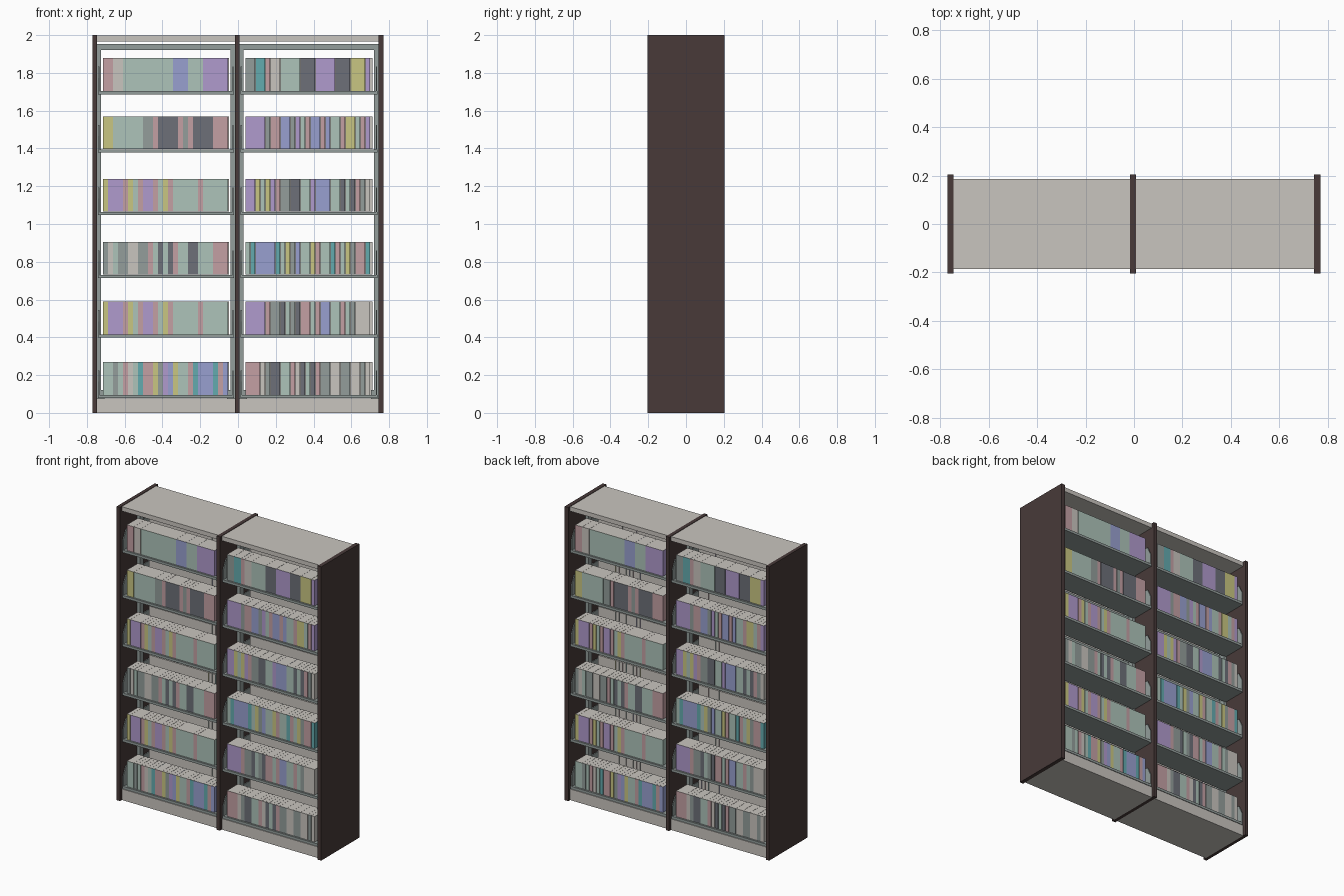
import bpy, bmesh
from math import pi
from itertools import groupby
from mathutils import Matrix

if "Cube" in bpy.data.objects:
    bpy.data.objects.remove(bpy.data.objects["Cube"])

PALETTE = {
    "L": ("warm_light_grey", "c9c5bf"), "W": ("dark_brown", "483a39"),
    "G": ("steel_grey", "939d9b"), "P": ("dusty_pink", "c4a0a4"),
    "S": ("sage", "aec4ba"), "B": ("periwinkle", "99a0d0"),
    "V": ("lavender", "b09bcd"), "D": ("charcoal", "6d7078"),
    "Y": ("straw_yellow", "c9c682"), "T": ("teal", "64abaf"),
}
KEYS = list(PALETTE)


def linear(h):
    c = [int(h[i:i + 2], 16) / 255 for i in (0, 2, 4)]
    return [v / 12.92 if v < 0.04 else ((v + 0.055) / 1.055) ** 2.4 for v in c] + [1]


MATS = {}
for key, (name, code) in PALETTE.items():
    MATS[key] = bpy.data.materials.new(name)
    MATS[key].diffuse_color = linear(code)


def box(bm, x, y, z):
    """Axis-aligned box from (min, max) pairs; returns its faces."""
    verts = bmesh.ops.create_cube(bm, size=1)["verts"]
    for v in verts:
        v.co = [p[0] if c < 0 else p[1] for p, c in zip((x, y, z), v.co)]
    return list({f for v in verts for f in v.link_faces})


def finish(name, bm, keys, turned=False):
    bm.normal_update()
    bmesh.ops.recalc_face_normals(bm, faces=bm.faces)
    if turned:
        bm.transform(Matrix.Rotation(pi, 4, "Z"))
    me = bpy.data.meshes.new(name)
    bm.to_mesh(me)
    bm.free()
    for k in keys:
        me.materials.append(MATS[k])
    bpy.context.collection.objects.link(bpy.data.objects.new(name, me))


def boxes(name, key, *dims):
    bm = bmesh.new()
    for d in dims:
        box(bm, *d)
    finish(name, bm, [key])


# dark wooden panels
for name, x in (("left_panel", (-0.77, -0.746)), ("middle_panel", (-0.017, 0.008)),
                ("right_panel", (0.743, 0.77))):
    boxes(name, "W", (x, (-0.205, 0.205), (0, 2)))

BAYS = {"left": (-0.746, -0.017), "right": (0.008, 0.743)}
SHELVES = [1.703, 1.395, 1.064, 0.731, 0.415, 0.095]   # top of each shelf
# colour order of the books on each shelf, top row first
ROWS = {
    "left": ["PPLLSSSSSSSSSSBBBSSSVVVVV", "YYSSSSSSGGPDDDDPGPDDDDPPP",
             "YVVVPYSPVVPSYPSSSSSPSSSSS", "GLSGGLLGGPSDSDPSSDDSSSPPP",
             "YVVVPYSPVVPSYPSSSSSPSSSSS", "SSGSPLSTPPYGVBYSSPTBBBTPB"],
    "right": ["GGTTPLLSSSSDDDVVVVDDDYYYV", "VVVVGPPBBGVSPBBPBSSPYYSPV",
              "VVYSYVPGGDDSSVBBBSSDSDPGL", "STBBBBTSYGBSSYPSSTPSYGPPT",
              "VVVVPGGDSGDPPSPBBSSPSGLLL", "PPPLGDDSSPLDSDPGGLLGGLLGL"],
}


def shelf(name, x0, x1, z, turned):
    """Shelf plate with a chamfered bracket at each end."""
    bm = bmesh.new()
    box(bm, (x0 + 0.004, x1 - 0.004), (-0.185, -0.015), (z - 0.017, z))
    profile = [(-0.185, z - 0.017), (-0.185, z + 0.07), (-0.155, z + 0.13),
               (-0.02, z + 0.13), (-0.02, z - 0.017)]
    for x in (x0 + 0.006, x1 - 0.012):
        f = bm.faces.new([bm.verts.new((x, y, h)) for y, h in profile])
        ext = bmesh.ops.extrude_face_region(bm, geom=[f])["geom"]
        for v in ext:
            if isinstance(v, bmesh.types.BMVert):
                v.co.x += 0.006
    finish(name, bm, ["G"], turned)


def books(name, x0, z, row, turned):
    """One row of books: coloured covers, pale page edges on top and behind."""
    bm = bmesh.new()
    step, x = 0.662 / len(row), x0
    for key, run in groupby(row):
        w = step * len(list(run))
        faces = box(bm, (x, x + w - 0.001), (-0.175, -0.055), (z, z + 0.174))
        bm.normal_update()
        for f in faces:
            c = f.calc_center_median()
            page = c.z > z + 0.17 or c.y > -0.06
            f.material_index = KEYS.index("L" if page else key)
        x += w
    finish(name, bm, KEYS, turned)


for bay, (x0, x1) in BAYS.items():
    # base plinth and canopy
    boxes(bay + "_base", "L", ((x0, x1), (-0.185, 0.185), (0, 0.075)))
    boxes(bay + "_canopy", "L", ((x0, x1), (-0.185, 0.185), (1.967, 1.997)))
    # central steel frame: uprights, top rail and small feet
    boxes(bay + "_frame", "G",
          ((x0, x0 + 0.022), (-0.02, 0.02), (0.075, 1.952)),
          ((x1 - 0.022, x1), (-0.02, 0.02), (0.075, 1.952)),
          ((x0, x1), (-0.02, 0.02), (1.92, 1.952)),
          ((x0, x0 + 0.04), (-0.014, 0.014), (0.075, 0.12)),
          ((x1 - 0.04, x1), (-0.014, 0.014), (0.075, 0.12)))
    # shelves and books, same arrangement turned around for the back
    for side, turned in (("front", False), ("back", True)):
        # bay limits as seen before turning
        other = BAYS["right" if bay == "left" else "left"]
        a, b = (-other[1], -other[0]) if turned else (x0, x1)
        for i, z in enumerate(SHELVES):
            tag = f"{bay}_{side}_{i + 1}"
            shelf("shelf_" + tag, a, b, z, turned)
            books("books_" + tag, a + 0.031, z + 0.001, ROWS[bay][i], turned)

for m in bpy.data.materials:
    if m.users and not m.is_grease_pencil:
        m.use_nodes = True
        m.node_tree.nodes["Principled BSDF"].inputs["Base Color"].default_value = m.diffuse_color
